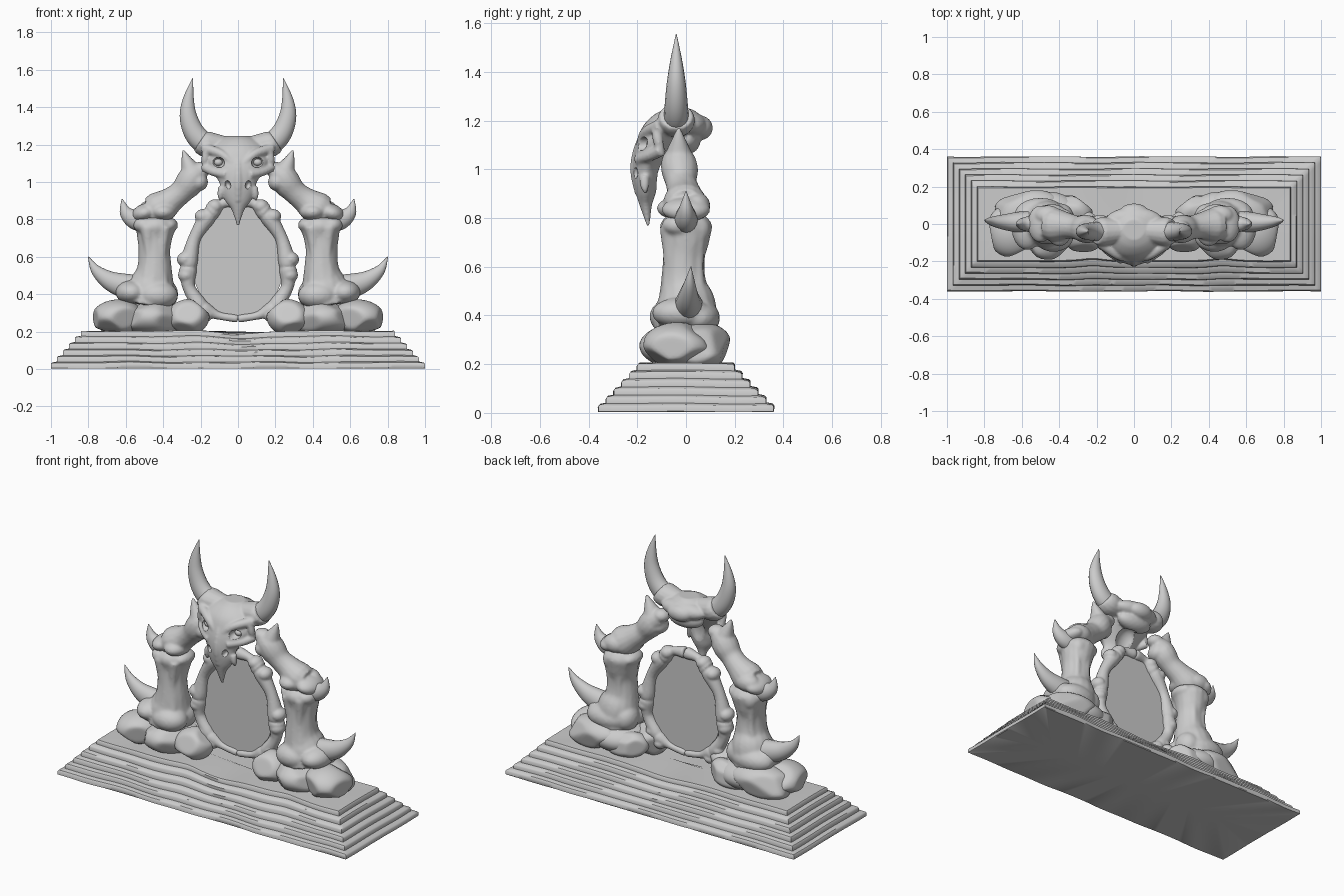
import bpy, bmesh, math, random
from mathutils import Vector, Matrix, Euler

if "Cube" in bpy.data.objects:
    bpy.data.objects.remove(bpy.data.objects["Cube"])

random.seed(4)


def finish(name, bm, voxel=0, mirror=False, smooth=0, angle=None, cutter=None):
    bmesh.ops.recalc_face_normals(bm, faces=bm.faces)
    for f in bm.faces:
        f.smooth = True
    me = bpy.data.meshes.new(name)
    bm.to_mesh(me)
    bm.free()
    ob = bpy.data.objects.new(name, me)
    bpy.context.collection.objects.link(ob)
    if voxel:
        m = ob.modifiers.new("fuse", 'REMESH')
        m.mode, m.voxel_size, m.use_smooth_shade = 'VOXEL', voxel, True
    if smooth:
        m = ob.modifiers.new("soften", 'SMOOTH')
        m.iterations, m.factor = smooth, 0.5
    if cutter:
        m = ob.modifiers.new("hollow", 'BOOLEAN')
        m.operation, m.object, m.solver = 'DIFFERENCE', cutter, 'EXACT'
    if mirror:
        m = ob.modifiers.new("mirror", 'MIRROR')
        m.use_mirror_merge = False
    if angle:
        bpy.ops.object.select_all(action='DESELECT')
        ob.select_set(True)
        bpy.context.view_layer.objects.active = ob
        bpy.ops.object.shade_smooth_by_angle(angle=math.radians(angle))
    return ob


def blob(bm, c, r, rot=(0, 0, 0)):
    mat = Matrix.LocRotScale(Vector(c), Euler(rot), Vector(r))
    bmesh.ops.create_icosphere(bm, subdivisions=3, radius=1, matrix=mat)


def spline(pts, steps=5):
    """Smooth interpolation through points of any dimension."""
    out = []
    for i in range(len(pts) - 1):
        a, b, c, d = (pts[max(0, min(len(pts) - 1, i + k))] for k in (-1, 0, 1, 2))
        for s in range(steps):
            t = s / steps
            out.append([q + .5 * t * (r - p + t * (2 * p - 5 * q + 4 * r - s4 + t * (3 * (q - r) + s4 - p)))
                        for p, q, r, s4 in zip(a, b, c, d)])
    return out + [list(pts[-1])]


def skin(bm, rings):
    vs = [[bm.verts.new(p) for p in ring] for ring in rings]
    n = len(vs[0])
    for a, b in zip(vs, vs[1:]):
        for i in range(n):
            bm.faces.new((a[i], a[(i + 1) % n], b[(i + 1) % n], b[i]))
    bm.faces.new(vs[0])
    bm.faces.new(vs[-1])


def tube(bm, pts, n=16, depth=1.0):
    """Round limb through (x, y, z, radius) points."""
    p = spline(pts)
    rings = []
    for i, q in enumerate(p):
        t = (Vector(p[min(i + 1, len(p) - 1)][:3]) - Vector(p[max(i - 1, 0)][:3])).normalized()
        u = t.cross(Vector((0, 1, 0))).normalized()
        v = t.cross(u)
        r = max(q[3], .002)
        rings.append([Vector(q[:3]) + r * (math.cos(a) * u + depth * math.sin(a) * v)
                      for a in (k * math.tau / n for k in range(n))])
    skin(bm, rings)


# Stepped plinth with worn, wavy edges
def plinth_ring(inset, z):
    X, Y, n, m = 1 - inset, .36 - inset, 80, 24
    pts = [(-X + 2 * X * i / n, -Y) for i in range(n)] + [(X, -Y + 2 * Y * i / m) for i in range(m)]
    pts += [(-x, -y) for x, y in pts]
    out = []
    for x, y in pts:
        w = math.sin(9 * x + 20 * z) * .5 + math.sin(17 * x + 4 * y) * .3 + math.sin(13 * y + 2) * .3
        dent = .05 * inset * sum(math.exp(-((x - c) / .07) ** 2) for c in (-.22, .47)) if y < 0 and inset < .2 else 0
        fade = min(1, (1 - abs(x)) * 8)
        sag = .012 * math.exp(-((x - .02) / .14) ** 2) * z / .2
        out.append((x, y + fade * (.003 * w + dent), z + .005 * w * (z > 0) + .003 * (z == 0) - sag))
    return out


profile = [(.34, 0), (.004, 0)]
for i in range(6):
    d, z = i * .032, i * .034
    profile += [(d, z + .006), (d, z + .026), (d + .006, z + .034)]
profile += [(.34, .203)]
bm = bmesh.new()
skin(bm, [plinth_ring(*p) for p in profile])
finish("stepped_plinth", bm, angle=40)


# Boulders under each leg
def boulder(name, c, r, rot):
    bm = bmesh.new()
    bmesh.ops.create_icosphere(bm, subdivisions=4, radius=1.08)
    for _ in range(9):
        nrm = Vector([random.gauss(0, 1) for _ in range(3)]).normalized()
        for v in bm.verts:
            v.co -= nrm * max(0, v.co.dot(nrm) - .88)
    bm.transform(Matrix.LocRotScale(Vector(c), Euler(rot), Vector(r)))
    finish(name, bm, smooth=3, mirror=True)


boulder("outer_boulder", (.65, -.03, .275), (.13, .14, .09), (0, .12, .3))
boulder("middle_boulder", (.45, -.01, .275), (.17, .17, .09), (0, 0, .1))
boulder("inner_boulder", (.27, -.04, .275), (.11, .11, .092), (0, .2, 0))
boulder("back_boulder", (.57, .06, .275), (.19, .12, .09), (0, .1, -.1))
boulder("back_inner_boulder", (.36, .07, .265), (.13, .09, .08), (0, .1, .1))

# Leg bone with lumpy foot, shaft and flared top
bm = bmesh.new()
tube(bm, [(.48, 0, .34, .13), (.46, 0, .45, .122), (.447, -.01, .53, .095), (.447, -.01, .63, .085),
          (.445, 0, .71, .096), (.44, 0, .77, .108), (.44, 0, .81, .08)])
for c, r in (((.43, -.06, .395), (.11, .09, .075)), ((.57, -.02, .41), (.085, .12, .065)),
             ((.50, .05, .39), (.14, .09, .075)), ((.39, .03, .40), (.07, .08, .08)),
             ((.37, 0, .77), (.05, .08, .04)), ((.50, -.03, .77), (.06, .07, .045)),
             ((.48, .05, .75), (.05, .05, .06))):
    blob(bm, c, r)
for dx, y in ((-.05, -.065), (.04, -.07), (-.03, .055), (.05, .05)):
    tube(bm, [(.455 + dx, y, .44, .04), (.447 + dx * .8, y, .6, .022), (.445 + dx, y, .76, .04)], 10)
finish("leg_bone", bm, .009, True, 5)

# Upper arch bone leaning in to the skull
bm = bmesh.new()
tube(bm, [(.47, 0, .84, .08), (.42, -.005, .86, .09), (.355, -.01, .905, .07), (.305, -.02, .945, .064),
          (.265, -.025, .99, .075), (.235, -.03, 1.03, .072), (.19, -.03, 1.06, .05)])
blob(bm, (.50, 0, .835), (.07, .10, .048), (0, .3, 0))
blob(bm, (.40, -.03, .84), (.07, .09, .048))
blob(bm, (.46, .045, .85), (.075, .055, .055))
blob(bm, (.21, -.04, 1.0), (.05, .06, .05))
blob(bm, (.285, -.03, 1.0), (.05, .06, .045))
blob(bm, (.19, -.03, 1.07), (.05, .05, .04))
tube(bm, [(.24, -.03, 1.0, .065), (.25, -.03, 1.05, .058), (.262, -.03, 1.085, .044), (.28, -.03, 1.13, .024),
          (.295, -.03, 1.175, .004)], depth=1.05)
finish("arch_bone", bm, .008, True, 4)

# Spikes on the limbs and horns on the skull
for name, path in (
    ("lower_spike", [(.50, .01, .42, .08), (.61, .01, .445, .066), (.69, .01, .475, .05),
                     (.76, .015, .53, .028), (.80, .02, .60, .002)]),
    ("middle_spike", [(.48, 0, .79, .06), (.55, 0, .80, .054), (.60, 0, .84, .034), (.62, 0, .91, .002)]),
    ("skull_horn", [(.12, -.04, 1.19, .06), (.19, -.04, 1.215, .06), (.24, -.04, 1.275, .055),
                    (.267, -.04, 1.36, .045), (.264, -.04, 1.45, .028), (.242, -.04, 1.555, .002)])):
    bm = bmesh.new()
    tube(bm, path, depth=.85)
    finish(name, bm, mirror=True)

# Hidden cutters for eye sockets, nostrils and the hollow jaw
bm = bmesh.new()
for s in (1, -1):
    blob(bm, (s * .105, -.185, 1.105), (.034, .05, .028), (0, s * -.3, 0))
    blob(bm, (s * .055, -.215, .985), (.016, .035, .024), (0, s * .3, 0))
blob(bm, (0, -.055, .98), (.085, .075, .12))
cut = finish("skull_cutter", bm)
cut.hide_render = True
cut.hide_set(True)

# Beaked skull: stacked sections (z, y centre, half width, half depth) plus ridges
bm = bmesh.new()
sections = spline([(.765, -.155, .006, .006), (.85, -.165, .034, .025), (.90, -.165, .07, .04),
                   (.95, -.165, .092, .05), (1.0, -.16, .102, .06), (1.06, -.14, .14, .075),
                   (1.12, -.11, .168, .09), (1.18, -.07, .16, .105), (1.225, -.04, .115, .09),
                   (1.247, -.03, .06, .055)])
skin(bm, [[(w * math.cos(a), y + d * math.sin(a) * abs(math.sin(a)) ** .3, z)
           for a in (k * math.tau / 32 for k in range(32))] for z, y, w, d in sections])
blob(bm, (0, .02, 1.18), (.15, .07, .055))
blob(bm, (0, .06, 1.17), (.08, .05, .05))
blob(bm, (0, .0, 1.12), (.12, .06, .06))
tube(bm, [(0, -.13, 1.18, .03), (0, -.185, 1.1, .025), (0, -.205, 1.0, .025), (0, -.19, .9, .02)], 10)
for s in (1, -1):
    tube(bm, [(s * .03, -.185, 1.1, .02), (s * .09, -.165, 1.15, .024), (s * .18, -.10, 1.18, .03)], 10)  # brow
    tube(bm, [(s * .06, -.195, 1.04, .024), (s * .13, -.15, 1.055, .024), (s * .18, -.10, 1.08, .026)], 10)  # cheek
    tube(bm, [(s * .165, -.12, 1.17, .022), (s * .175, -.115, 1.12, .022), (s * .175, -.10, 1.06, .014)], 10)
    tube(bm, [(s * .085, -.17, .97, .022), (s * .093, -.17, .93, .018), (s * .097, -.165, .895, .002)], 10)  # fang
    tube(bm, [(s * .05, -.035, 1.19, .05), (s * .16, -.04, 1.20, .07), (s * .20, -.04, 1.22, .062)], depth=1.1)  # collar
finish("beaked_skull", bm, .007, smooth=4, cutter=cut)

# Eyes set inside the sockets
bm = bmesh.new()
blob(bm, (.105, -.14, 1.105), (.024, .022, .02))
finish("eye", bm, mirror=True)

# Oval frame of small bones, half built then mirrored
joints = [(0, .90, .035), (.15, .835, .046), (.27, .545, .048), (.195, .325, .042), (0, .268, .021)]
mids = [(.085, .885, .026), (.232, .70, .034), (.262, .435, .034), (.105, .286, .022)]
bm = bmesh.new()
for (x0, z0, r0), (x1, z1, r1), (xm, zm, rm) in zip(joints, joints[1:], mids):
    tube(bm, [(x0, 0, z0, r0 * .85), (x0 * .8 + xm * .2, 0, z0 * .8 + zm * .2, r0), (xm, 0, zm, rm),
              (x1 * .8 + xm * .2, 0, z1 * .8 + zm * .2, r1), (x1, 0, z1, r1 * .85)], 14)
for x, z, r in joints[1:4]:
    d = Vector((x, 0, (z - .57) * .7)).normalized()
    for k in (-1, 1):
        blob(bm, (x + .01 * d.x - k * d.z * .042, 0, z + .01 * d.z + k * d.x * .042), (r * .92, r * 1.05, r * .85))
finish("portal_frame", bm, .007, True, 2)

# Flat portal surface
bm = bmesh.new()
bmesh.ops.create_cone(bm, cap_ends=True, segments=48, radius1=1, radius2=1, depth=1,
                      matrix=Matrix.Translation((0, 0, .585)) @ Matrix.Diagonal((.25, .008, .315, 1))
                      @ Matrix.Rotation(math.pi / 2, 4, 'X'))
finish("portal_surface", bm, angle=30)
